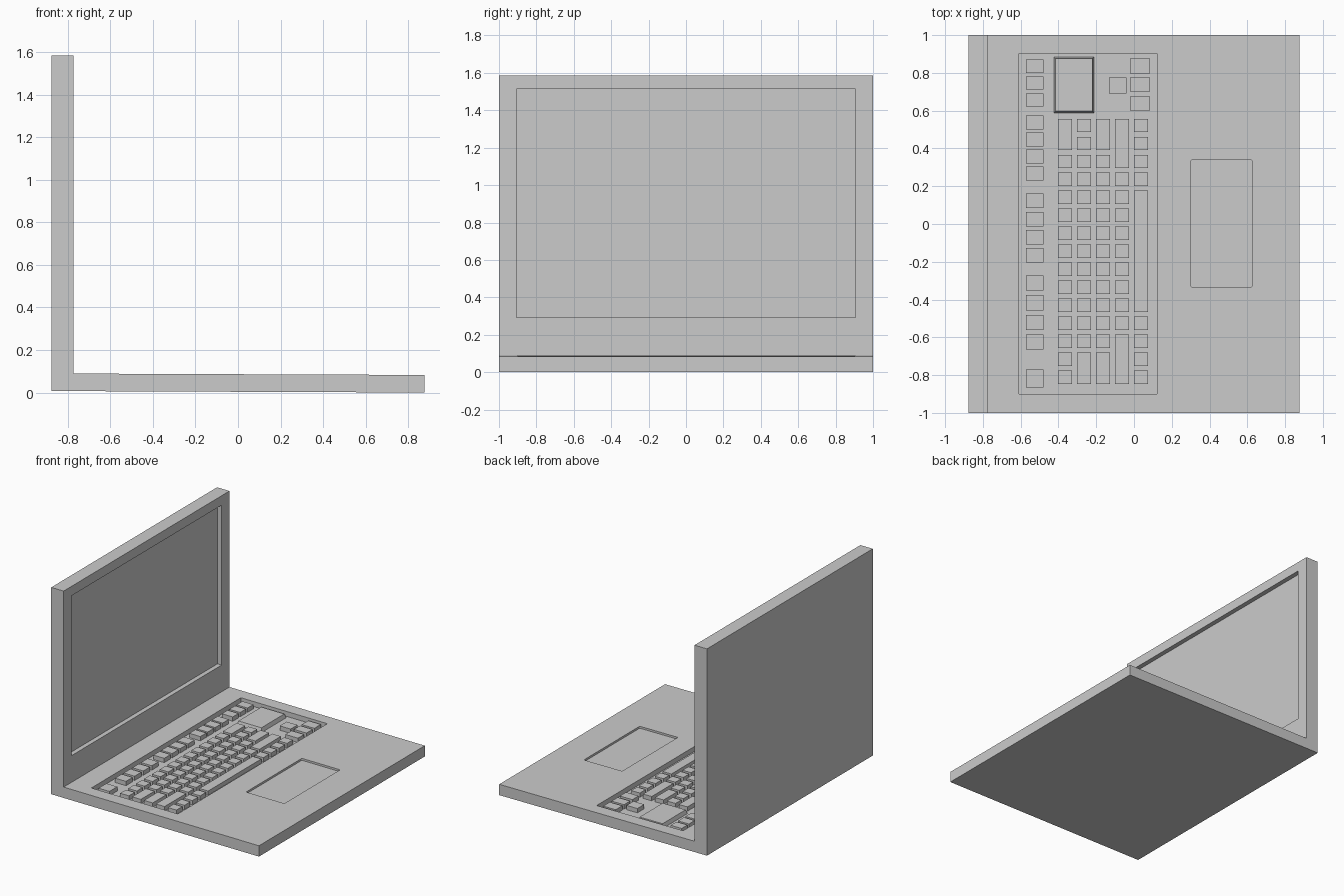
import bpy, bmesh

if "Cube" in bpy.data.objects:
    bpy.data.objects.remove(bpy.data.objects["Cube"])

SLOPE = 0.004          # the deck falls slightly towards its free edge
DECK = 0.086           # deck surface height at x = 0
FLOOR = 0.048          # keyboard well floor


def tilt(x, z):
    return z + SLOPE * (0.0 - x)


def finish(name, bm):
    bmesh.ops.recalc_face_normals(bm, faces=bm.faces)
    mesh = bpy.data.meshes.new(name)
    bm.to_mesh(mesh)
    bm.free()
    ob = bpy.data.objects.new(name, mesh)
    bpy.context.collection.objects.link(ob)
    return ob


def box(name, x, y, z, inset=0.0, sloped=True, corner=0.0):
    """Box from (min, max) ranges; inset tapers the top."""
    bm = bmesh.new()
    bmesh.ops.create_cube(bm, size=1)
    for v in bm.verts:
        i, j, k = (int(c > 0) for c in v.co)
        t = inset * k
        v.co = (x[i] + t * (1 - 2 * i), y[j] + t * (1 - 2 * j), z[k])
    if corner:
        ups = [e for e in bm.edges
               if abs(e.verts[0].co.z - e.verts[1].co.z) > 1e-4]
        bmesh.ops.bevel(bm, geom=ups, offset=corner, segments=3, affect='EDGES', profile=0.5)
    if sloped:
        for v in bm.verts:
            v.co.z = tilt(v.co.x, v.co.z)
    return finish(name, bm)


def cut(target, cutter):
    cutter.hide_render = True
    mod = target.modifiers.new("recess", 'BOOLEAN')
    mod.operation = 'DIFFERENCE'
    mod.solver = 'EXACT'
    mod.object = cutter
    bpy.context.view_layer.objects.active = target
    bpy.ops.object.modifier_apply(modifier=mod.name)
    bpy.data.objects.remove(cutter)


# Body: L-shaped side profile extruded across the width
profile = [(-0.877, tilt(-0.877, 0.0035)), (0.877, 0.0), (0.877, tilt(0.877, DECK)),
           (-0.772, tilt(-0.772, DECK)), (-0.772, 1.585), (-0.877, 1.585)]
bm = bmesh.new()
face = bm.faces.new([bm.verts.new((x, -1, z)) for x, z in profile])
side = bmesh.ops.extrude_face_region(bm, geom=[face])["geom"]
bmesh.ops.translate(bm, vec=(0, 2, 0),
                    verts=[g for g in side if isinstance(g, bmesh.types.BMVert)])
body = finish("laptop_body", bm)

# Screen recess, keyboard well and touchpad recess
cut(body, box("screen_cutter", (-0.807, -0.7), (-0.905, 0.905), (0.293, 1.513), sloped=False))
cut(body, box("keyboard_cutter", (-0.608, 0.122), (-0.9, 0.903), (FLOOR, 0.2)))
cut(body, box("touchpad_cutter", (0.302, 0.625), (-0.334, 0.339), (DECK - 0.015, 0.2), corner=0.008))


def key(name, x, y):
    box(name, x, y, (FLOOR - 0.004, DECK - 0.005))


# Function keys along the hinge side
for start, count, pitch, size in [(0.835, 3, 0.089, 0.07), (0.537, 4, 0.09, 0.073),
                                  (0.122, 4, 0.096, 0.077), (-0.313, 4, 0.104, 0.08),
                                  (-0.818, 1, 0.1, 0.095)]:
    for i in range(count):
        c = start - pitch * i
        key("function_key", (-0.572, -0.48), (c - size / 2, c + size / 2))

# Main key block: 15 slots per column, wide keys span several slots
PITCH, HALF = 0.0952, 0.035
columns = [[2] + [1] * 13,
           [1] * 13 + [2],
           [2] + [1] * 11 + [2],
           [3] + [1] * 9 + [3],
           [1] * 4 + [7] + [1] * 4]
for c, spans in enumerate(columns):
    x0 = -0.402 + 0.1005 * c
    slot = 0
    for span in spans:
        top = 0.522 - PITCH * slot
        low = top - PITCH * (span - 1)
        key("main_key", (x0, x0 + 0.073), (low - HALF, top + HALF))
        slot += span

# Arrow keys
key("arrow_key_up", (-0.132, -0.04), (0.692, 0.775))
for y in [(0.797, 0.876), (0.702, 0.776), (0.6, 0.675)]:
    key("arrow_key", (-0.02, 0.086), y)

# Large tapered pad beside the main keys
box("side_pad", (-0.425, -0.211), (0.587, 0.885), (FLOOR - 0.004, DECK - 0.008), inset=0.01)
